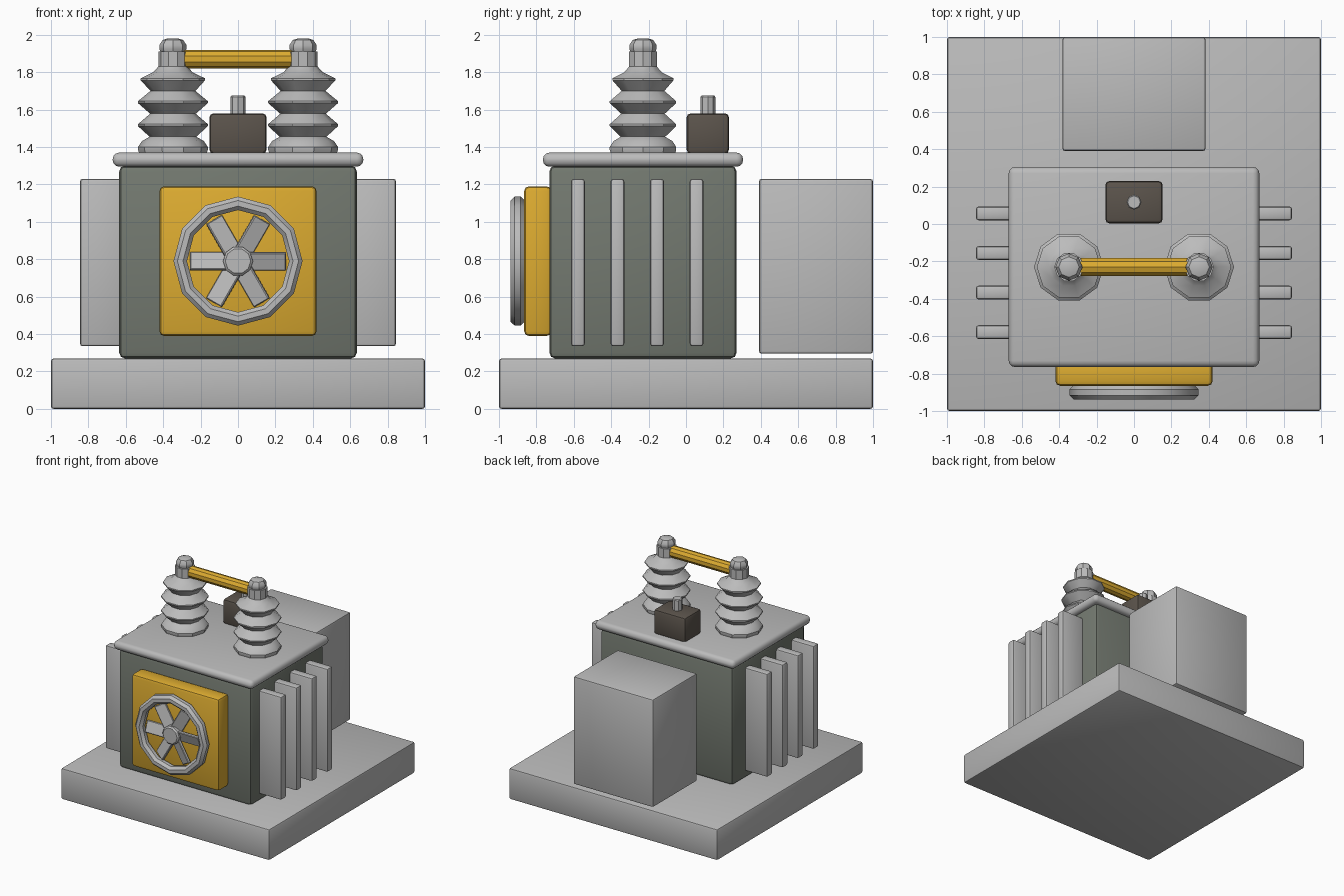
import bpy, bmesh, math
from mathutils import Matrix, Vector

if "Cube" in bpy.data.objects:
    bpy.data.objects.remove(bpy.data.objects["Cube"])


def material(name, rgb):
    m = bpy.data.materials.new(name)
    m.diffuse_color = (*rgb, 1)
    m.use_nodes = True
    m.node_tree.nodes["Principled BSDF"].inputs["Base Color"].default_value = m.diffuse_color
    return m


GREY = material("light grey", (0.50, 0.50, 0.50))
GREEN = material("grey green", (0.170, 0.190, 0.160))
YELLOW = material("warm yellow", (0.72, 0.41, 0.03))
BROWN = material("dark brown", (0.105, 0.088, 0.072))


def finish(name, bm, mat):
    bmesh.ops.recalc_face_normals(bm, faces=bm.faces)
    me = bpy.data.meshes.new(name)
    bm.to_mesh(me)
    bm.free()
    me.materials.append(mat)
    ob = bpy.data.objects.new(name, me)
    bpy.context.collection.objects.link(ob)
    bpy.ops.object.select_all(action='DESELECT')
    ob.select_set(True)
    bpy.context.view_layer.objects.active = ob
    bpy.ops.object.shade_smooth_by_angle(angle=math.radians(32))
    return ob


def box(name, x, y, z, mat, bevel=0.015, segs=2, matrix=None):
    """Bevelled box from (min, max) ranges."""
    bm = bmesh.new()
    bmesh.ops.create_cube(bm, size=1)
    for v in bm.verts:
        v.co = Vector([(r[0] + r[1]) / 2 + c * (r[1] - r[0])
                       for r, c in zip((x, y, z), v.co)])
    bmesh.ops.bevel(bm, geom=bm.edges[:], offset=bevel, segments=segs,
                    profile=0.5, affect='EDGES')
    if matrix:
        bm.transform(matrix)
    return finish(name, bm, mat)


def lathe(name, profile, sides, mat, matrix):
    """Revolve (radius, height) points around local z, capping both ends."""
    bm = bmesh.new()
    rings = [[bm.verts.new((r * math.cos(math.tau * i / sides),
                            r * math.sin(math.tau * i / sides), h))
              for i in range(sides)] for r, h in profile]
    for a, b in zip(rings, rings[1:]):
        for i in range(sides):
            j = (i + 1) % sides
            bm.faces.new((a[i], a[j], b[j], b[i]))
    bm.faces.new(rings[0])
    bm.faces.new(rings[-1])
    bm.transform(matrix)
    return finish(name, bm, mat)


# Plinth, tank, lid and rear cabinet
box("base_slab", (-1, 1), (-1, 1), (0, 0.27), GREY)
box("tank", (-0.635, 0.635), (-0.73, 0.27), (0.27, 1.30), GREEN, 0.03)
box("tank_lid", (-0.67, 0.67), (-0.765, 0.305), (1.295, 1.37), GREY, 0.034, 3)
box("rear_cabinet", (-0.383, 0.383), (0.39, 1.0), (0.295, 1.23), GREY)

# Cooling fins on both sides
for side in (-1, 1):
    for i in range(4):
        y = -0.578 + i * 0.2115
        x = sorted((side * 0.60, side * 0.845))
        box(f"cooling_fin_{'left' if side < 0 else 'right'}_{i + 1}",
            x, (y - 0.037, y + 0.037), (0.335, 1.23), GREY)

# Fan panel, guard ring, blades and hub
box("fan_panel", (-0.42, 0.42), (-0.865, -0.72), (0.39, 1.19), YELLOW, 0.025)
CENTRE = Matrix.Translation((0, 0, 0.79))
bm = bmesh.new()
N, M = 12, 8
grid = []
for i in range(N):
    a = math.tau * i / N
    ring = []
    for j in range(M):
        b = math.tau * (j + 0.5) / M
        r = 0.309 + 0.039 * math.cos(b)
        ring.append(bm.verts.new((r * math.cos(a), -0.9 + 0.041 * math.sin(b),
                                  0.79 + r * math.sin(a))))
    grid.append(ring)
for i in range(N):
    for j in range(M):
        k, l = (i + 1) % N, (j + 1) % M
        bm.faces.new((grid[i][j], grid[k][j], grid[k][l], grid[i][l]))
finish("fan_guard_ring", bm, GREY)

for i in range(6):
    turn = (CENTRE @ Matrix.Translation((0, -0.885, 0))
            @ Matrix.Rotation(i * math.pi / 3, 4, 'Y')
            @ Matrix.Rotation(math.radians(20), 4, 'X'))
    box(f"fan_blade_{i + 1}", (0.04, 0.257), (-0.012, 0.012), (-0.05, 0.05),
        GREY, 0.005, 1, turn)
lathe("fan_hub", [(0.08, 0.85), (0.08, 0.92), (0.068, 0.932)], 10, GREY,
      CENTRE @ Matrix.Rotation(math.pi / 2, 4, 'X'))

# Ribbed insulators with rounded caps
INSULATOR = [(0.178, 1.36), (0.187, 1.385), (0.187, 1.40), (0.165, 1.432),
             (0.125, 1.455), (0.187, 1.512), (0.187, 1.522), (0.122, 1.578),
             (0.187, 1.635), (0.187, 1.645), (0.120, 1.70), (0.172, 1.757),
             (0.172, 1.767), (0.105, 1.80), (0.078, 1.83), (0.078, 1.91)]
CAP = [(0.062, 1.90), (0.073, 1.925), (0.073, 1.945), (0.055, 1.972), (0.03, 1.98)]
for side, label in ((-1, "left"), (1, "right")):
    place = Matrix.Translation((side * 0.348, -0.23, 0))
    lathe(f"insulator_{label}", INSULATOR, 10, GREY, place)
    lathe(f"insulator_cap_{label}", CAP, 8, GREY, place)

# Bar linking the insulators
lathe("link_bar", [(0.05, -0.34), (0.05, 0.34)], 10, YELLOW,
      Matrix.Translation((0, -0.23, 1.87)) @ Matrix.Rotation(math.pi / 2, 4, 'Y'))

# Relay box with its terminal
box("relay_box", (-0.153, 0.153), (0.003, 0.23), (1.365, 1.58), BROWN, 0.022)
lathe("relay_terminal", [(0.04, 1.57), (0.04, 1.668), (0.034, 1.675)], 8, GREY,
      Matrix.Translation((0, 0.117, 0)))
